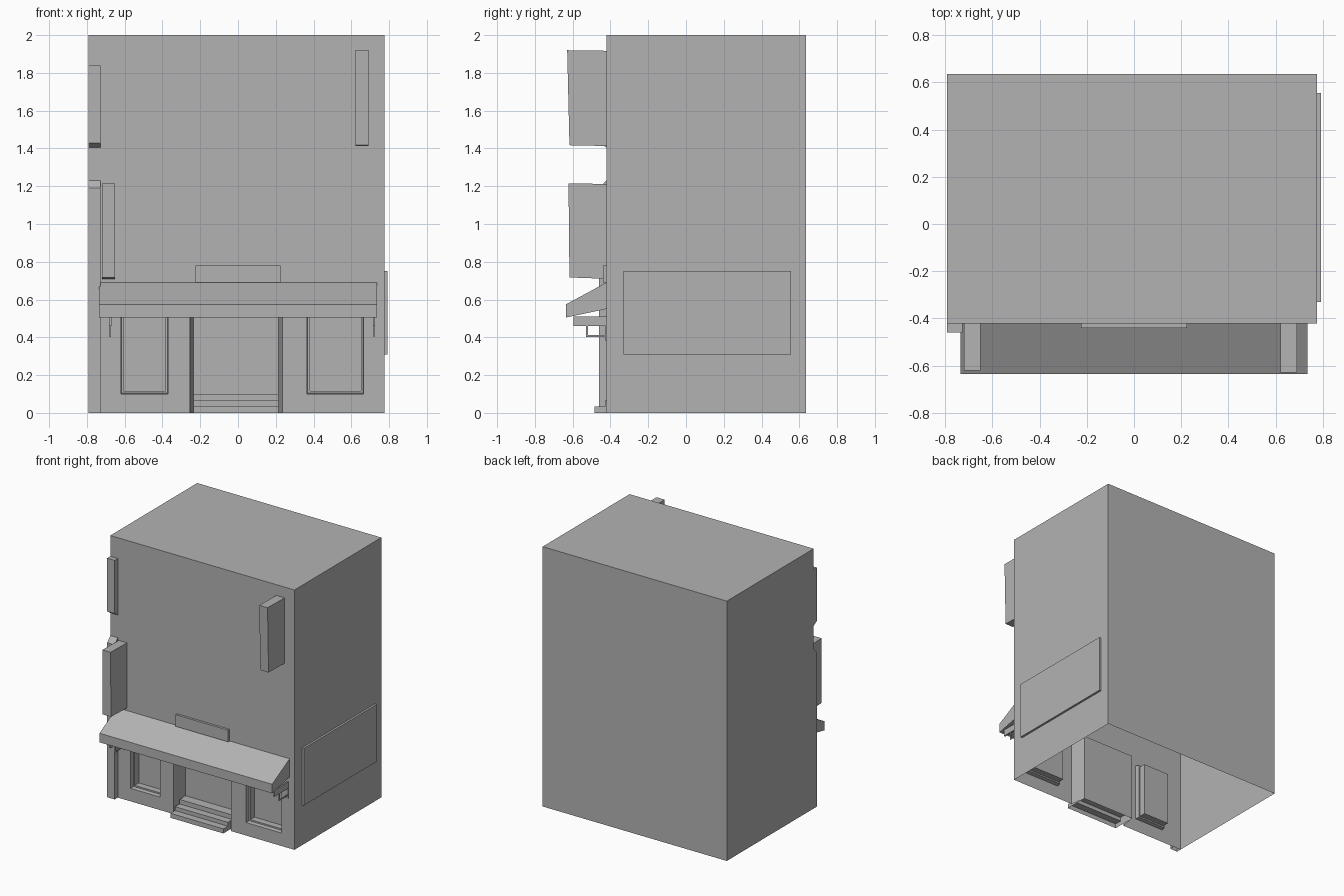
import bpy, bmesh

if "Cube" in bpy.data.objects:
    bpy.data.objects.remove(bpy.data.objects["Cube"])

X0, X1, YF, YB, TOP = -0.792, 0.776, -0.422, 0.635, 2.0

grey = bpy.data.materials.new("dark_grey")
grey.diffuse_color = (0.45, 0.45, 0.45, 1)
grey.use_nodes = True
grey.node_tree.nodes["Principled BSDF"].inputs["Base Color"].default_value = grey.diffuse_color


def make(name, bm):
    me = bpy.data.meshes.new(name)
    bm.to_mesh(me)
    bm.free()
    me.materials.append(grey)
    ob = bpy.data.objects.new(name, me)
    bpy.context.collection.objects.link(ob)
    return ob


def prism(name, x0, x1, profile, open_bottom=False):
    """Extrude a (y, z) outline along x."""
    bm = bmesh.new()
    f = bm.faces.new([bm.verts.new((x0, y, z)) for y, z in profile])
    ext = bmesh.ops.extrude_face_region(bm, geom=[f], use_keep_orig=True)
    vs = [g for g in ext["geom"] if isinstance(g, bmesh.types.BMVert)]
    bmesh.ops.translate(bm, vec=(x1 - x0, 0, 0), verts=vs)
    bmesh.ops.recalc_face_normals(bm, faces=bm.faces)
    if open_bottom:
        low = [f for f in bm.faces if all(v.co.z < 1e-4 for v in f.verts)]
        bmesh.ops.delete(bm, geom=low, context="FACES")
    return make(name, bm)


def box(name, x0, x1, y0, y1, z0, z1):
    return prism(name, x0, x1, [(y0, z0), (y1, z0), (y1, z1), (y0, z1)])


# Building shell: open underneath, front wall gridded around the openings
bm = bmesh.new()


def quad(*pts):
    bm.faces.new([bm.verts.new(p) for p in pts])


xs = [X0, -0.62, -0.37, -0.255, 0.235, 0.365, 0.665, X1]
zs = [0, 0.10, 0.54, TOP]
openings = {(1, 1), (5, 1), (3, 0), (3, 1)}
for i in range(len(xs) - 1):
    for j in range(len(zs) - 1):
        if (i, j) not in openings:
            a, b, c, d = xs[i], xs[i + 1], zs[j], zs[j + 1]
            quad((a, YF, c), (b, YF, c), (b, YF, d), (a, YF, d))
quad((X1, YF, 0), (X1, YB, 0), (X1, YB, TOP), (X1, YF, TOP))
quad((X0, YB, 0), (X0, YF, 0), (X0, YF, TOP), (X0, YB, TOP))
quad((X1, YB, 0), (X0, YB, 0), (X0, YB, TOP), (X1, YB, TOP))
quad((X0, YF, TOP), (X1, YF, TOP), (X1, YB, TOP), (X0, YB, TOP))

# Stepped recesses: each ring is (inset, depth), the last one holds the pane
window = [(0, 0), (0.004, 0.03), (0.015, 0.03), (0.015, 0.08)]
door = [(0, 0), (0.02, 0.12)]
for a, b, c, rings in ((-0.62, -0.37, 0.10, window),
                       (0.365, 0.665, 0.10, window),
                       (-0.255, 0.235, 0.0, door)):
    loops = []
    for inset, depth in rings:
        y, low, high = YF + depth, c + inset if c else 0, 0.54 - inset
        loops.append([(a + inset, y, low), (b - inset, y, low),
                      (b - inset, y, high), (a + inset, y, high)])
    quad(*loops[-1])
    for outer, inner in zip(loops, loops[1:]):
        for k in range(4):
            if k or c:          # the doorway needs no sill
                n = (k + 1) % 4
                quad(outer[k], outer[n], inner[n], inner[k])
bmesh.ops.remove_doubles(bm, verts=bm.verts, dist=1e-5)
make("building_shell", bm)

# Doorway steps, open underneath like the shell
prism("door_steps", -0.235, 0.215,
      [(-0.485, 0), (-0.485, 0.035), (-0.43, 0.035), (-0.43, 0.065),
       (-0.375, 0.065), (-0.375, 0.10), (-0.302, 0.10), (-0.302, 0)],
      open_bottom=True)

# Corner pilaster in two pieces with sloped ends
prism("lower_pilaster", X0, -0.728,
      [(YF, 0), (-0.46, 0), (-0.46, 1.19), (YF, 1.23)], open_bottom=True)
prism("upper_pilaster", X0, -0.728,
      [(YF, 1.405), (-0.46, 1.43), (-0.46, 1.84), (YF, 1.84)])

# Awning
prism("awning", -0.735, 0.735,
      [(YF, 0.69), (-0.635, 0.575), (-0.635, 0.505), (YF, 0.55)])

# Awning brackets
for side, x in (("left", -0.676), ("right", 0.72)):
    box(side + "_bracket_arm", x - 0.006, x + 0.006, -0.595, YF, 0.46, 0.51)
    box(side + "_bracket_post", x - 0.003, x + 0.003, -0.53, -0.52, 0.405, 0.46)
    box(side + "_bracket_rod", x - 0.003, x + 0.003, -0.53, YF, 0.403, 0.412)
    box(side + "_bracket_plate", x - 0.004, x + 0.004, -0.427, YF, 0.38, 0.46)

# Sign boards
box("front_board", -0.225, 0.225, -0.44, YF, 0.69, 0.78)
box("side_board", X1, 0.792, -0.33, 0.555, 0.31, 0.75)
prism("left_hanging_sign", -0.72, -0.65,
      [(YF, 0.71), (-0.617, 0.717), (-0.622, 1.215), (YF, 1.212)])
prism("right_hanging_sign", 0.622, 0.692,
      [(YF, 1.413), (-0.617, 1.417), (-0.629, 1.92), (YF, 1.917)])
